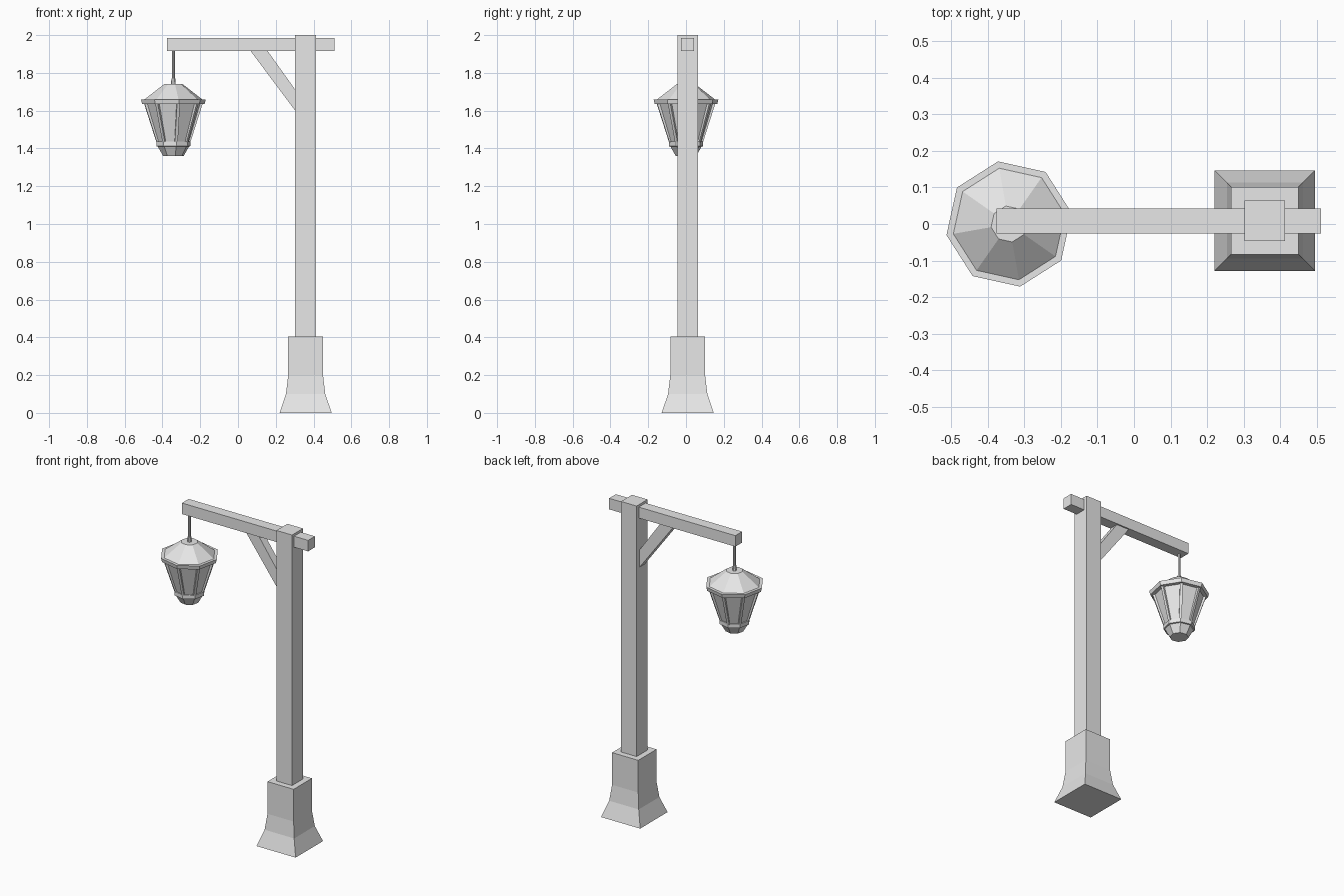
import bpy, bmesh
from math import cos, sin, radians
from mathutils import Vector

if "Cube" in bpy.data.objects:
    bpy.data.objects.remove(bpy.data.objects["Cube"], do_unlink=True)

grey = bpy.data.materials.new("plain_grey")
grey.use_nodes = True
grey.diffuse_color = (0.8, 0.8, 0.8, 1)
grey.node_tree.nodes["Principled BSDF"].inputs["Base Color"].default_value = (0.8, 0.8, 0.8, 1)


def finish(name, bm):
    bmesh.ops.recalc_face_normals(bm, faces=bm.faces[:])
    mesh = bpy.data.meshes.new(name)
    bm.to_mesh(mesh)
    bm.free()
    mesh.materials.append(grey)
    obj = bpy.data.objects.new(name, mesh)
    bpy.context.collection.objects.link(obj)
    return obj


def loft(name, rings):
    """Skin a closed solid over rings of equal point count."""
    bm = bmesh.new()
    rows = [[bm.verts.new(p) for p in ring] for ring in rings]
    n = len(rows[0])
    for low, high in zip(rows, rows[1:]):
        for i in range(n):
            j = (i + 1) % n
            bm.faces.new((low[i], low[j], high[j], high[i]))
    bm.faces.new(rows[0][::-1])
    bm.faces.new(rows[-1])
    return finish(name, bm)


def square_column(name, x, y, profile):
    return loft(name, [[(x + h * a, y + h * b, z) for a, b in
                        ((-1, -1), (1, -1), (1, 1), (-1, 1))] for h, z in profile])


def corner(r, z, i, sides=8):
    a = radians(10) + radians(360) * i / sides
    return Vector((LX + r * cos(a), r * sin(a), z))


def turned(name, profile, sides=8):
    return loft(name, [[corner(r, z, i, sides) for i in range(sides)] for r, z in profile])


def slab(name, outline, y0, y1):
    """Extrude an x-z outline along y."""
    return loft(name, [[(x, y, z) for x, z in outline] for y in (y0, y1)])


LX = -0.342            # lantern axis
PX, PY = 0.358, 0.009  # post axis

# Post, flared foot, arm and brace
square_column("foot", PX, PY, [(0.138, 0), (0.104, 0.1), (0.092, 0.2), (0.092, 0.405)])
square_column("post", PX, PY, [(0.055, 0.4), (0.055, 2.0)])
slab("arm", [(-0.377, 1.915), (0.512, 1.915), (0.512, 1.985), (-0.377, 1.985)], -0.026, 0.042)
slab("brace", [(0.066, 1.917), (0.156, 1.917), (0.305, 1.708), (0.305, 1.597)], -0.017, 0.033)

# Hanger
turned("hanger_rod", [(0.008, 1.73), (0.008, 1.92)])
turned("hanger_collar", [(0.013, 1.73), (0.011, 1.77)])

# Lantern
turned("lantern_roof", [(0.168, 1.635), (0.174, 1.66), (0.155, 1.66), (0.05, 1.74)])
turned("lantern_panes", [(0.083, 1.43), (0.146, 1.64)])
turned("lantern_base", [(0.055, 1.36), (0.084, 1.41), (0.092, 1.412), (0.092, 1.437)])

# Corner ribs of the lantern
for i in range(8):
    a = radians(10 + 45 * i)
    out = Vector((cos(a), sin(a), 0)) * 0.011
    side = Vector((-sin(a), cos(a), 0)) * 0.008
    ends = (corner(0.078, 1.43, i), corner(0.146, 1.64, i))
    loft(f"lantern_rib_{i + 1}",
         [[p - out - side, p + out - side, p + out + side, p - out + side] for p in ends])
